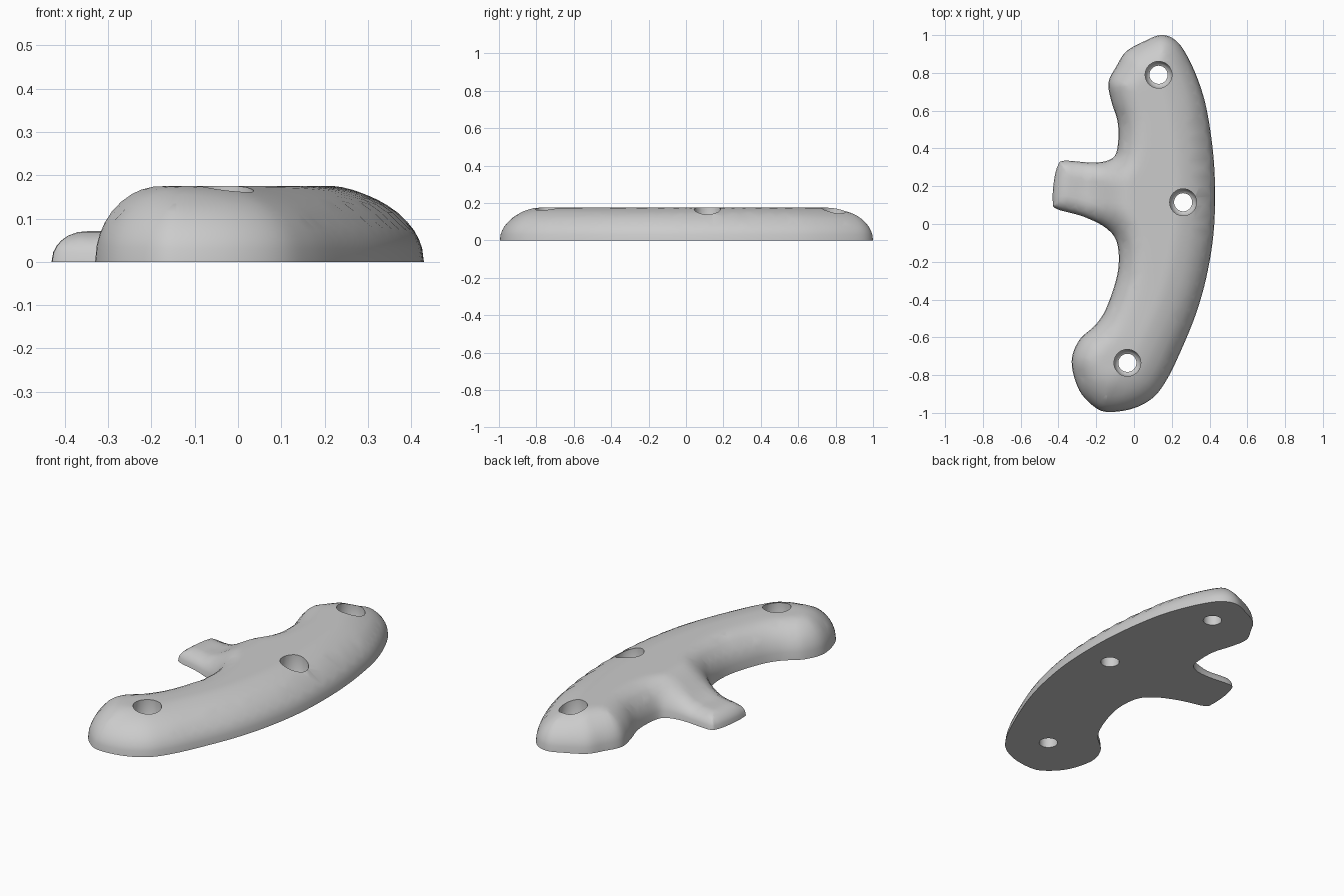
import bpy
import bmesh
from math import cos, sin, pi, hypot
from mathutils import Vector
from mathutils.geometry import delaunay_2d_cdt

if "Cube" in bpy.data.objects:
    bpy.data.objects.remove(bpy.data.objects["Cube"], do_unlink=True)

# Counter-clockwise footprint control points
FOOTPRINT = [
    (-.12, -.995), (0, -.975), (.1, -.92), (.17, -.83), (.24, -.69), (.33, -.47),
    (.39, -.25), (.425, 0), (.425, .3), (.39, .58), (.34, .76), (.27, .91),
    (.21, .98), (.14, 1), (.06, .97), (-.04, .915), (-.09, .84), (-.135, .75),
    (-.12, .65), (-.085, .53), (-.09, .39), (-.13, .34), (-.22, .325), (-.37, .335),
    (-.405, .305), (-.425, .22), (-.43, .12), (-.41, .08), (-.27, .04), (-.15, -.02),
    (-.09, -.1), (-.085, -.25), (-.14, -.43), (-.2, -.53), (-.29, -.615),
    (-.33, -.73), (-.29, -.88), (-.2, -.975)]
BOLTS = [(.13, .79), (.26, .115), (-.035, -.735)]
CREST = .175


def spline(points, steps):
    """Closed smooth curve through the points."""
    out, n = [], len(points)
    for i in range(n):
        a, b, c, d = (Vector(points[(i + k - 1) % n]) for k in range(4))
        for s in range(steps):
            t = s / steps
            out.append(b + (c - a) * t / 2 + (a * 2 - b * 5 + c * 4 - d) * t * t / 2
                       + (b * 3 - a - c * 3 + d) * t ** 3 / 2)
    return out


def ease(low, high, value):
    t = min(max((value - low) / (high - low), 0), 1)
    return t * t * (3 - 2 * t)


outline = spline(FOOTPRINT, 6)
count = len(outline)
segments = []
for i, p in enumerate(outline):
    step = outline[(i + 1) % count] - p
    segments.append((p.x, p.y, step.x, step.y, step.length_squared))


def edge_distance(x, y):
    best = 9
    for px, py, dx, dy, sq in segments:
        t = min(max(((x - px) * dx + (y - py) * dy) / sq, 0), 1)
        best = min(best, hypot(px + dx * t - x, py + dy * t - y))
    return best


def inside(x, y):
    hit = False
    for px, py, dx, dy, sq in segments:
        if (py > y) != (py + dy > y) and x < px + dx * (y - py) / dy:
            hit = not hit
    return hit


def height(x, y):
    """Rounded shoulder: broad outside, steep inside, low on the side tongue."""
    d = edge_distance(x, y)
    if d < .0005:
        return 0
    side = x - (.17 - .33 * (y - .2) ** 2)
    width = .15 + .1 * max(ease(-.1, .15, side), .7 * ease(.7, .95, abs(y)))
    tongue = ease(-.02, -.27, x) * (1 - ease(.2, .42, abs(y - .2)))
    top = CREST + (.071 - CREST) * tongue
    width += (.08 - width) * tongue
    return top * (1 - (1 - min(d / width, 1)) ** 2) ** .5


# Plan points: footprint, inset rings, then an interior lattice
plan = list(outline)
for inset in (.004, .011, .022, .038, .06, .085):
    stride = 1 if inset < .03 else 2
    for i in range(0, count, stride):
        tangent = (outline[(i + 1) % count] - outline[i - 1]).normalized()
        p = outline[i] + Vector((-tangent.y, tangent.x)) * inset
        if inside(p.x, p.y) and edge_distance(p.x, p.y) > inset * .97:
            plan.append(p)
pitch = .028
for row in range(-36, 37):
    for col in range(-17, 18):
        x, y = (col + .5 * (row % 2)) * pitch, row * pitch
        if inside(x, y) and edge_distance(x, y) > .1:
            plan.append(Vector((x, y)))
flat = delaunay_2d_cdt(plan, [], [list(range(count))], 1, 1e-5)

# Domed body with a flat base
bm = bmesh.new()
verts = [bm.verts.new((p.x, p.y, height(p.x, p.y))) for p in flat[0]]
for face in flat[2]:
    bm.faces.new([verts[i] for i in face])
bmesh.ops.holes_fill(bm, edges=[e for e in bm.edges if e.is_boundary], sides=0)
bmesh.ops.recalc_face_normals(bm, faces=bm.faces)
mesh = bpy.data.meshes.new("grip_body")
bm.to_mesh(mesh)
bm.free()
body = bpy.data.objects.new("grip_body", mesh)
bpy.context.collection.objects.link(body)

grey = bpy.data.materials.new("light_grey")
grey.use_nodes = True
grey.diffuse_color = (.6, .6, .6, 1)
grey.node_tree.nodes["Principled BSDF"].inputs["Base Color"].default_value = (.6, .6, .6, 1)
mesh.materials.append(grey)

# Counterbored bolt holes
bm = bmesh.new()
SIDES = 40
for cx, cy in BOLTS:
    rings = []
    for r, z in ((.048, -.1), (.048, .06), (.058, .065), (.071, .09), (.071, .3)):
        rings.append([bm.verts.new((cx + r * cos(2 * pi * k / SIDES),
                                    cy + r * sin(2 * pi * k / SIDES), z))
                      for k in range(SIDES)])
    for low, high in zip(rings, rings[1:]):
        for k in range(SIDES):
            n = (k + 1) % SIDES
            bm.faces.new((low[k], low[n], high[n], high[k]))
    bm.faces.new(rings[0][::-1])
    bm.faces.new(rings[-1])
cut_mesh = bpy.data.meshes.new("bolt_cutter")
bm.to_mesh(cut_mesh)
bm.free()
cut_mesh.materials.append(grey)
cutter = bpy.data.objects.new("bolt_cutter", cut_mesh)
cutter.hide_render = True
bpy.context.collection.objects.link(cutter)

bpy.ops.object.select_all(action='DESELECT')
body.select_set(True)
bpy.context.view_layer.objects.active = body
cut = body.modifiers.new("bolt_holes", 'BOOLEAN')
cut.operation = 'DIFFERENCE'
cut.solver = 'EXACT'
cut.object = cutter
bpy.ops.object.modifier_apply(modifier=cut.name)
bpy.data.objects.remove(cutter, do_unlink=True)
bpy.ops.object.shade_smooth_by_angle(angle=pi / 5)
